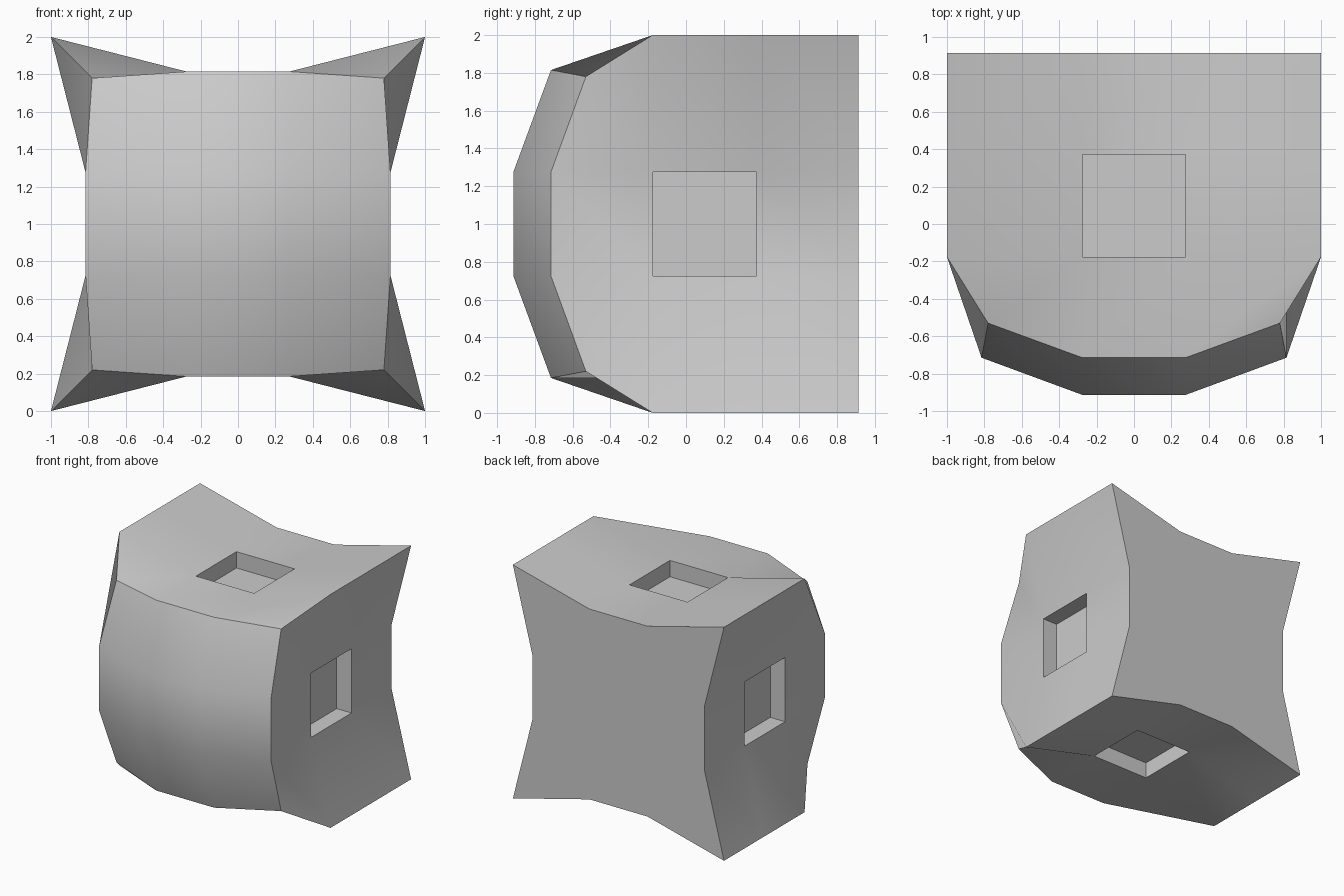
import bpy
import bmesh
from math import radians
from mathutils import Matrix, Vector

if "Cube" in bpy.data.objects:
    bpy.data.objects.remove(bpy.data.objects["Cube"], do_unlink=True)

INNER = 0.275      # half width of the middle third
RIM = 0.815        # half height at the pinched middle of each side
CORNER = 0.78      # front corner
BACK, MID, SHOULDER = 0.914, 0.372, -0.176
EDGE, NOSE, CORNER_Y = -0.715, -0.914, -0.53
DEPTH = 0.14       # socket depth

bm = bmesh.new()


def face(points, turn):
    verts = [bm.verts.new(turn @ Vector(p)) for p in points]
    return bm.faces.new(verts)


def flank(turn):
    """One concave side with a square socket, plus its share of the front."""
    def row(y):
        return [(-1, y, 1), (-INNER, y, RIM), (INNER, y, RIM), (1, y, 1)]

    back, mid, shoulder = row(BACK), row(MID), row(SHOULDER)
    front = [(-CORNER, CORNER_Y, CORNER), (-INNER, EDGE, RIM),
             (INNER, EDGE, RIM), (CORNER, CORNER_Y, CORNER)]

    # Side surface; the first vertex of each quad sets its diagonal
    for far, near in ((back, mid), (mid, shoulder), (shoulder, front)):
        for i in range(3):
            if far is mid and i == 1:
                continue
            face([far[i + 1], far[i], near[i], near[i + 1]], turn)

    # Square socket: four walls and a floor
    rim = [mid[2], mid[1], shoulder[1], shoulder[2]]
    floor = [(x, y, z - DEPTH) for x, y, z in rim]
    face(floor, turn)
    for i in range(4):
        j = (i + 1) % 4
        face([rim[i], rim[j], floor[j], floor[i]], turn)

    # Bulging front: middle panel and one corner panel
    nose_l, nose_r = (-INNER, NOSE, INNER), (INNER, NOSE, INNER)
    face([front[1], nose_l, nose_r, front[2]], turn)
    face([front[2], nose_r, (RIM, EDGE, INNER), front[3]], turn)


for k in range(4):
    flank(Matrix.Rotation(radians(90 * k), 3, 'Y'))

# Flat middle of the front
no_turn = Matrix.Identity(3)
face([(-INNER, NOSE, -INNER), (INNER, NOSE, -INNER),
      (INNER, NOSE, INNER), (-INNER, NOSE, INNER)], no_turn)

# Flat star-shaped back
outline = []
for k in range(4):
    turn = Matrix.Rotation(radians(90 * k), 3, 'Y')
    for p in ((-1, BACK, 1), (-INNER, BACK, RIM), (INNER, BACK, RIM)):
        outline.append(turn @ Vector(p))
face(outline, no_turn)

bmesh.ops.remove_doubles(bm, verts=bm.verts, dist=0.001)
bmesh.ops.translate(bm, verts=bm.verts, vec=(0, 0, 1))

mesh = bpy.data.meshes.new("socketed_block")
bm.to_mesh(mesh)
bm.free()
block = bpy.data.objects.new("socketed_block", mesh)
bpy.context.collection.objects.link(block)

# Single grey material
grey = bpy.data.materials.new("light_grey")
grey.use_nodes = True
colour = (0.6, 0.6, 0.6, 1)
grey.diffuse_color = colour
grey.node_tree.nodes["Principled BSDF"].inputs["Base Color"].default_value = colour
mesh.materials.append(grey)

# Smooth shading with crisp borders
bpy.ops.object.select_all(action='DESELECT')
block.select_set(True)
bpy.context.view_layer.objects.active = block
bpy.ops.object.shade_smooth_by_angle(angle=radians(30))
